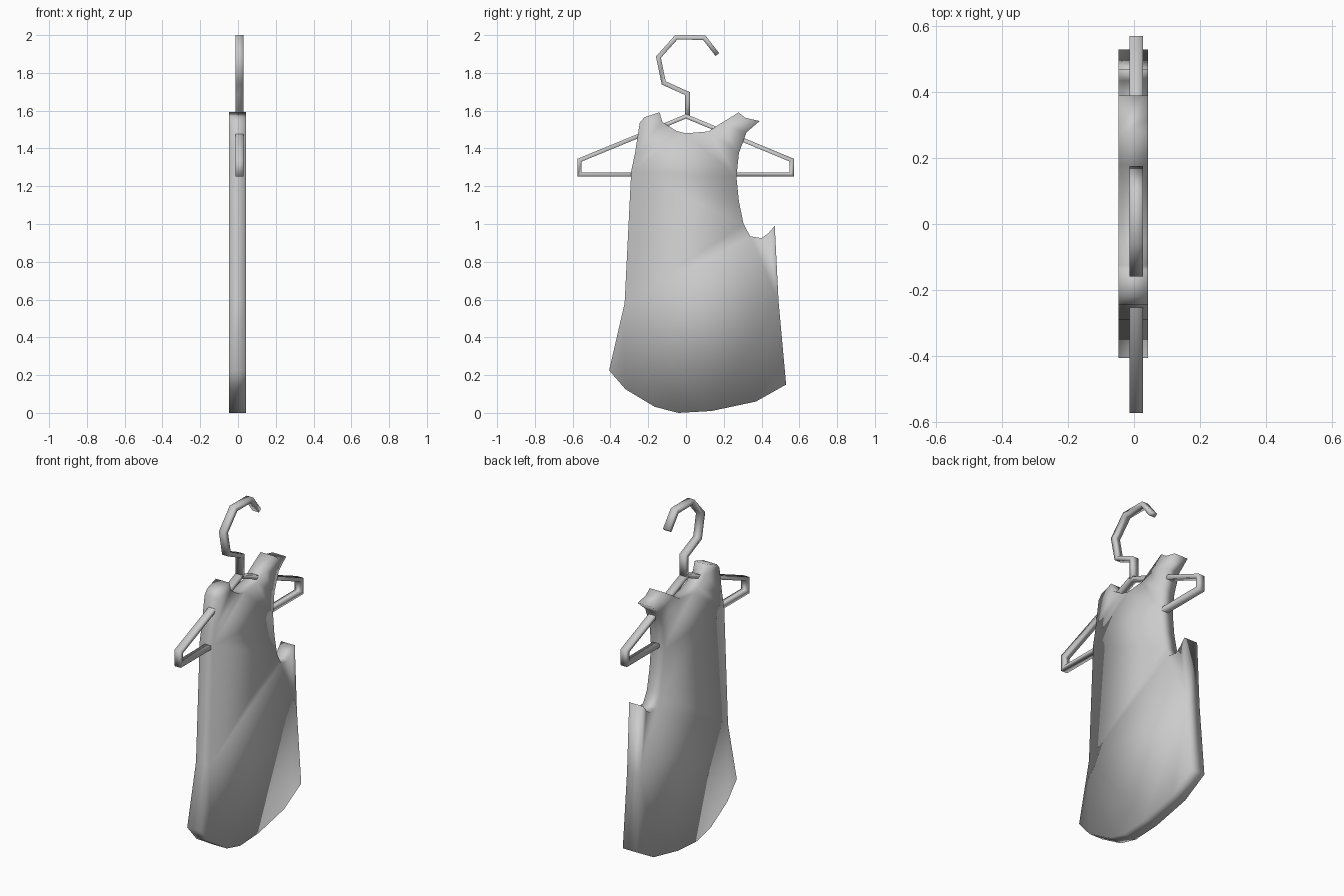
import bpy, bmesh
from mathutils import Vector

if "Cube" in bpy.data.objects:
    bpy.data.objects.remove(bpy.data.objects["Cube"])


def finish(bm, name):
    bmesh.ops.recalc_face_normals(bm, faces=bm.faces)
    mesh = bpy.data.meshes.new(name)
    bm.to_mesh(mesh)
    bm.free()
    mesh.shade_smooth()
    obj = bpy.data.objects.new(name, mesh)
    bpy.context.collection.objects.link(obj)
    return obj


def slab(name, outline, x0, x1):
    """Extrude a (y, z) outline along x."""
    bm = bmesh.new()
    face = bm.faces.new([bm.verts.new((x0, y, z)) for y, z in outline])
    ext = bmesh.ops.extrude_face_region(bm, geom=[face])
    verts = [g for g in ext["geom"] if isinstance(g, bmesh.types.BMVert)]
    bmesh.ops.translate(bm, vec=(x1 - x0, 0, 0), verts=verts)
    caps = [f for f in bm.faces if len(f.verts) > 4]
    bmesh.ops.triangulate(bm, faces=caps)
    return finish(bm, name)


def bar(name, path, half, x0, x1, closed=False):
    """Sweep a rectangular section along a (y, z) path with mitred corners."""
    pts = [Vector(p) for p in path]
    n = len(pts)
    bm = bmesh.new()
    rings = []
    for i, p in enumerate(pts):
        before = pts[i - 1] if i > 0 or closed else None
        after = pts[(i + 1) % n] if i < n - 1 or closed else None
        d0 = (p - before).normalized() if before else (after - p).normalized()
        d1 = (after - p).normalized() if after else d0
        n0, n1 = Vector((-d0.y, d0.x)), Vector((-d1.y, d1.x))
        m = (n0 + n1).normalized()
        m *= half / m.dot(n0)
        a, b = p + m, p - m
        rings.append([bm.verts.new((x, q.x, q.y))
                      for x, q in ((x0, a), (x1, a), (x1, b), (x0, b))])
    for i in range(n if closed else n - 1):
        r, s = rings[i], rings[(i + 1) % n]
        for k in range(4):
            bm.faces.new((r[k], r[(k + 1) % 4], s[(k + 1) % 4], s[k]))
    if not closed:
        bm.faces.new(rings[0])
        bm.faces.new(rings[-1])
    return finish(bm, name)


# Sleeveless garment: neckline, right armhole, hem, left side
garment = [
    (-0.245, 1.535), (-0.22, 1.565), (-0.14, 1.592), (-0.125, 1.54),
    (-0.05, 1.492), (0.0, 1.48), (0.12, 1.49), (0.18, 1.53),
    (0.278, 1.59), (0.315, 1.562), (0.39, 1.545),
    (0.32, 1.485), (0.28, 1.375), (0.267, 1.25), (0.28, 1.12),
    (0.305, 1.0), (0.34, 0.935), (0.40, 0.925), (0.435, 0.95), (0.47, 0.99),
    (0.49, 0.59), (0.53, 0.15), (0.37, 0.06), (0.135, 0.01), (-0.04, 0.0),
    (-0.165, 0.032), (-0.32, 0.125), (-0.407, 0.225), (-0.325, 0.58),
    (-0.29, 1.28), (-0.27, 1.375),
]
slab("garment", garment, -0.047, 0.042)

# Hanger: closed shoulder frame and open hook
X0, X1 = -0.014, 0.028
bar("hanger_frame",
    [(0.0, 1.57), (0.56, 1.338), (0.56, 1.262), (-0.563, 1.262), (-0.563, 1.338)],
    0.011, X0, X1, closed=True)
bar("hanger_hook",
    [(0.008, 1.565), (0.008, 1.69), (-0.118, 1.747), (-0.146, 1.883),
     (-0.052, 1.988), (0.096, 1.987), (0.166, 1.897)],
    0.012, X0, X1)
